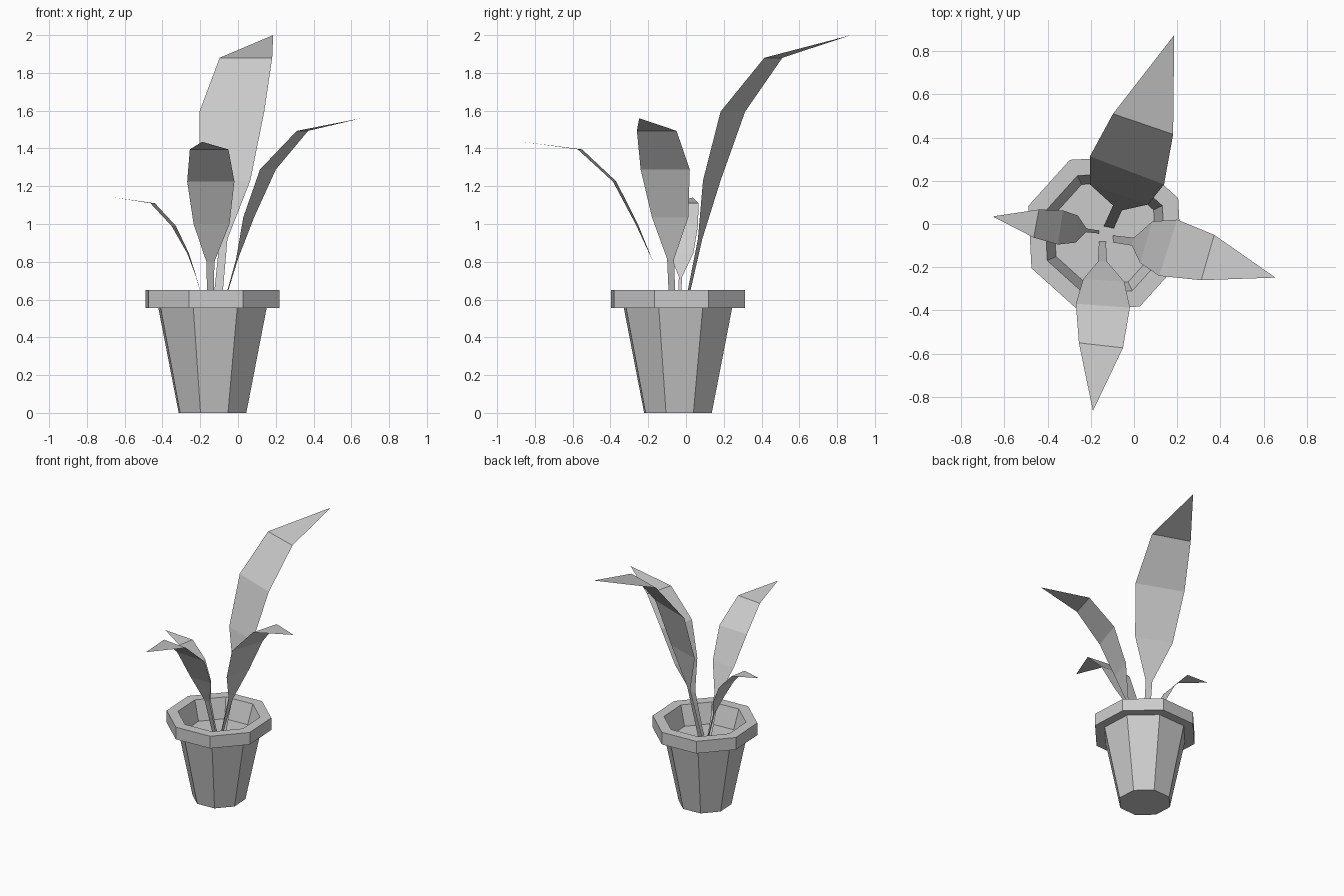
import bpy, bmesh, math
from mathutils import Vector

cube = bpy.data.objects.get("Cube")
if cube:
    bpy.data.objects.remove(cube, do_unlink=True)

grey = bpy.data.materials.new("plain grey")
grey.use_nodes = True
colour = (0.6, 0.6, 0.6, 1)
grey.diffuse_color = colour
grey.node_tree.nodes["Principled BSDF"].inputs["Base Color"].default_value = colour

CENTRE = Vector((-0.135, -0.0425, 0))
SOIL = 0.5


def finish(bm, name):
    mesh = bpy.data.meshes.new(name)
    bm.to_mesh(mesh)
    bm.free()
    mesh.materials.append(grey)
    obj = bpy.data.objects.new(name, mesh)
    bpy.context.collection.objects.link(obj)
    return obj


def lathe(name, profile, sides=8, turn=25.5):
    """Sweep (radius, height) points round the pot axis and cap both ends."""
    bm = bmesh.new()
    rings = []
    for r, z in profile:
        angles = [math.radians(turn + 360 * i / sides) for i in range(sides)]
        rings.append([bm.verts.new(CENTRE + Vector((r * math.cos(a), r * math.sin(a), z)))
                      for a in angles])
    for low, high in zip(rings, rings[1:]):
        for i in range(sides):
            j = (i + 1) % sides
            bm.faces.new((low[i], low[j], high[j], high[i]))
    bm.faces.new(rings[0][::-1])
    bm.faces.new(rings[-1])
    return finish(bm, name)


def leaf(name, rows, tip):
    """Bent blade: each row is left x, y, right x, y, height; ends in a point."""
    bm = bmesh.new()
    pairs = [(bm.verts.new((ax, ay, z)), bm.verts.new((bx, by, z)))
             for ax, ay, bx, by, z in rows]
    for (a, b), (c, d) in zip(pairs, pairs[1:]):
        bm.faces.new((a, b, d, c))
    bm.faces.new((*pairs[-1], bm.verts.new(tip)))
    return finish(bm, name)


# Pot: tapered body, thick rim, sloping inner wall and soil floor
lathe("flower_pot", [(0.19, 0), (0.304, 0.555), (0.376, 0.555), (0.376, 0.65),
                     (0.295, 0.65), (0.25, SOIL)])

# Leaves: narrow stem, broad blade, drooping tip
leaf("back_leaf", [(-.14, -.01, -.093, -.02, SOIL), (-.097, .086, -.056, .063, .92),
                   (-.204, .183, .065, .09, 1.23), (-.204, .313, .139, .183, 1.595),
                   (-.097, .51, .181, .415, 1.88)], (.186, .874, 2))
leaf("left_leaf", [(-.097, -.053, -.095, -.086, SOIL), (0, -.063, -.01, -.1, .815),
                   (.085, .012, .028, -.18, 1.035), (.2, .02, .116, -.24, 1.288),
                   (.371, -.05, .311, -.26, 1.493)], (.654, -.248, 1.56))
leaf("front_leaf", [(-.162, -.081, -.13, -.081, SOIL), (-.167, -.174, -.125, -.174, .8),
                    (-.235, -.255, -.045, -.267, 1), (-.269, -.369, -.019, -.387, 1.225),
                    (-.255, -.55, -.051, -.573, 1.395)], (-.19, -.865, 1.435))
leaf("right_leaf", [(-.162, -.03, -.162, -.044, SOIL), (-.22, -.021, -.222, -.038, .72),
                    (-.26, .039, -.269, -.086, .845), (-.329, .063, -.352, -.095, .99),
                    (-.44, .067, -.464, -.063, 1.11)], (-.654, .035, 1.14))
